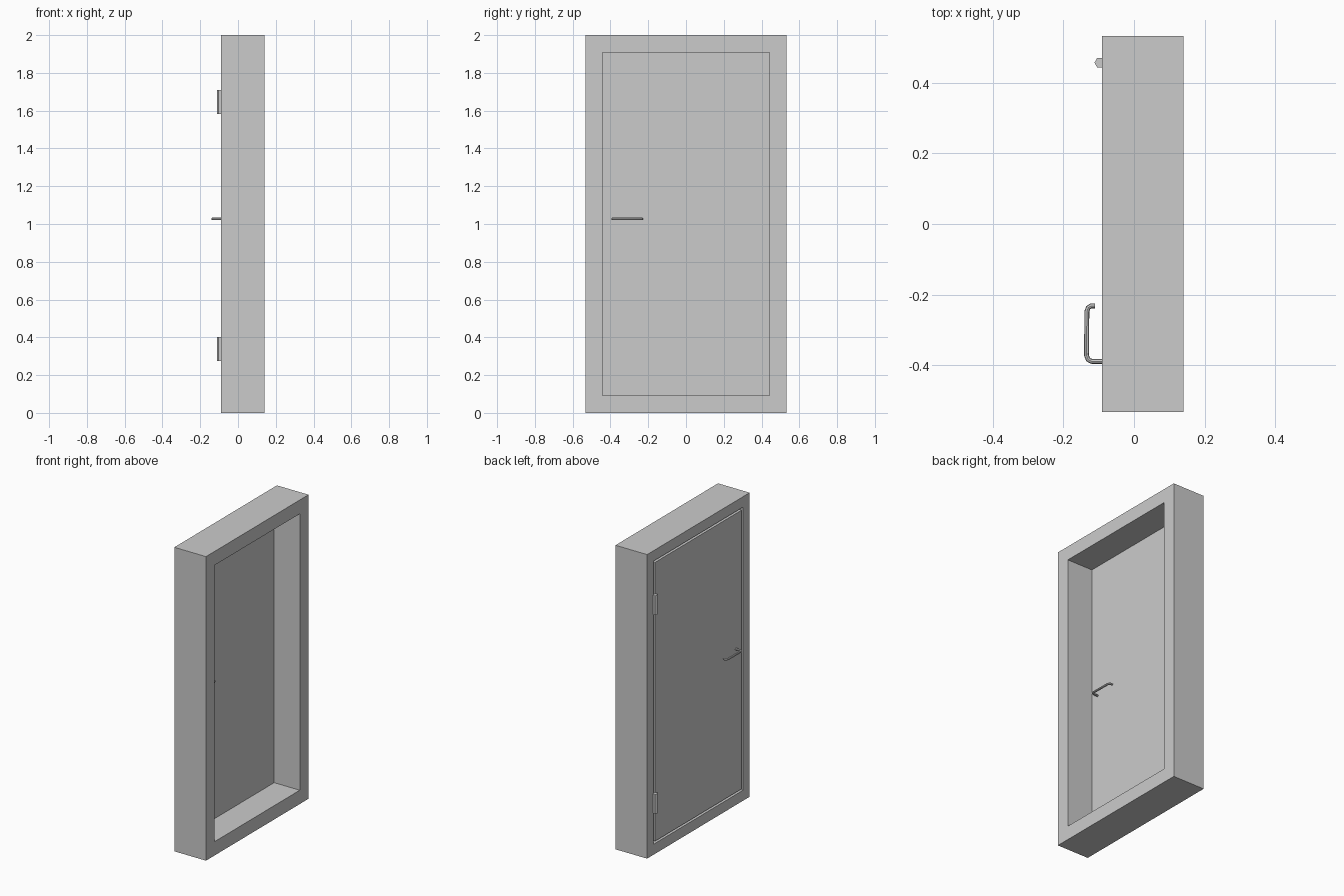
import bpy, bmesh
from math import pi

if "Cube" in bpy.data.objects:
    bpy.data.objects.remove(bpy.data.objects["Cube"])

X_OUT, X_STEP, X_IN = -0.09, -0.046, 0.14   # outer face, rebate shoulder, room-side face


def rect(bm, x, inset):
    y = 0.533 - inset
    return [bm.verts.new((x, s * y, z)) for s, z in
            ((-1, inset), (1, inset), (1, 2 - inset), (-1, 2 - inset))]


def finish(bm, name):
    bmesh.ops.recalc_face_normals(bm, faces=bm.faces)
    me = bpy.data.meshes.new(name)
    bm.to_mesh(me)
    bm.free()
    ob = bpy.data.objects.new(name, me)
    bpy.context.collection.objects.link(ob)
    return ob


# Frame: rebated profile (x, inset) swept around the rectangle
bm = bmesh.new()
profile = [(X_OUT, 0), (X_IN, 0), (X_IN, 0.091), (X_STEP, 0.091), (X_STEP, 0.069), (X_OUT, 0.069)]
loops = [rect(bm, x, i) for x, i in profile]
for k, a in enumerate(loops):
    b = loops[(k + 1) % len(loops)]
    for j in range(4):
        n = (j + 1) % 4
        bm.faces.new((a[j], a[n], b[n], b[j]))
finish(bm, "door_frame")

# Door leaf sitting in the rebate with a small gap around it
bm = bmesh.new()
a, b = rect(bm, X_OUT, 0.083), rect(bm, X_STEP, 0.083)
bm.faces.new(a)
bm.faces.new(b)
for j in range(4):
    n = (j + 1) % 4
    bm.faces.new((a[j], a[n], b[n], b[j]))
finish(bm, "door_leaf")

# Hexagonal hinge barrels
for name, z in (("lower_hinge", 0.339), ("upper_hinge", 1.645)):
    bpy.ops.mesh.primitive_cylinder_add(vertices=6, radius=0.0155, depth=0.127,
                                        location=(-0.0965, 0.457, z), rotation=(0, 0, pi / 6))
    bpy.context.object.name = name

# Bent tube handles, one on each side of the leaf
path = [(-0.005, -0.389), (0.030, -0.389), (0.040, -0.384), (0.0445, -0.372),
        (0.0435, -0.248), (0.040, -0.237), (0.032, -0.232), (0.020, -0.232)]
for name, base, s in (("outer_handle", X_OUT, -1), ("inner_handle", X_STEP, 1)):
    cu = bpy.data.curves.new(name, 'CURVE')
    cu.dimensions = '3D'
    cu.bevel_depth = 0.007
    cu.bevel_resolution = 2
    cu.use_fill_caps = True
    sp = cu.splines.new('POLY')
    sp.points.add(len(path) - 1)
    for p, (d, y) in zip(sp.points, path):
        p.co = (base + s * d, y, 1.027, 1)
    ob = bpy.data.objects.new(name, cu)
    bpy.context.collection.objects.link(ob)
    bpy.ops.object.select_all(action='DESELECT')
    ob.select_set(True)
    bpy.context.view_layer.objects.active = ob
    bpy.ops.object.convert(target='MESH')
    bpy.ops.object.shade_smooth_by_angle()
